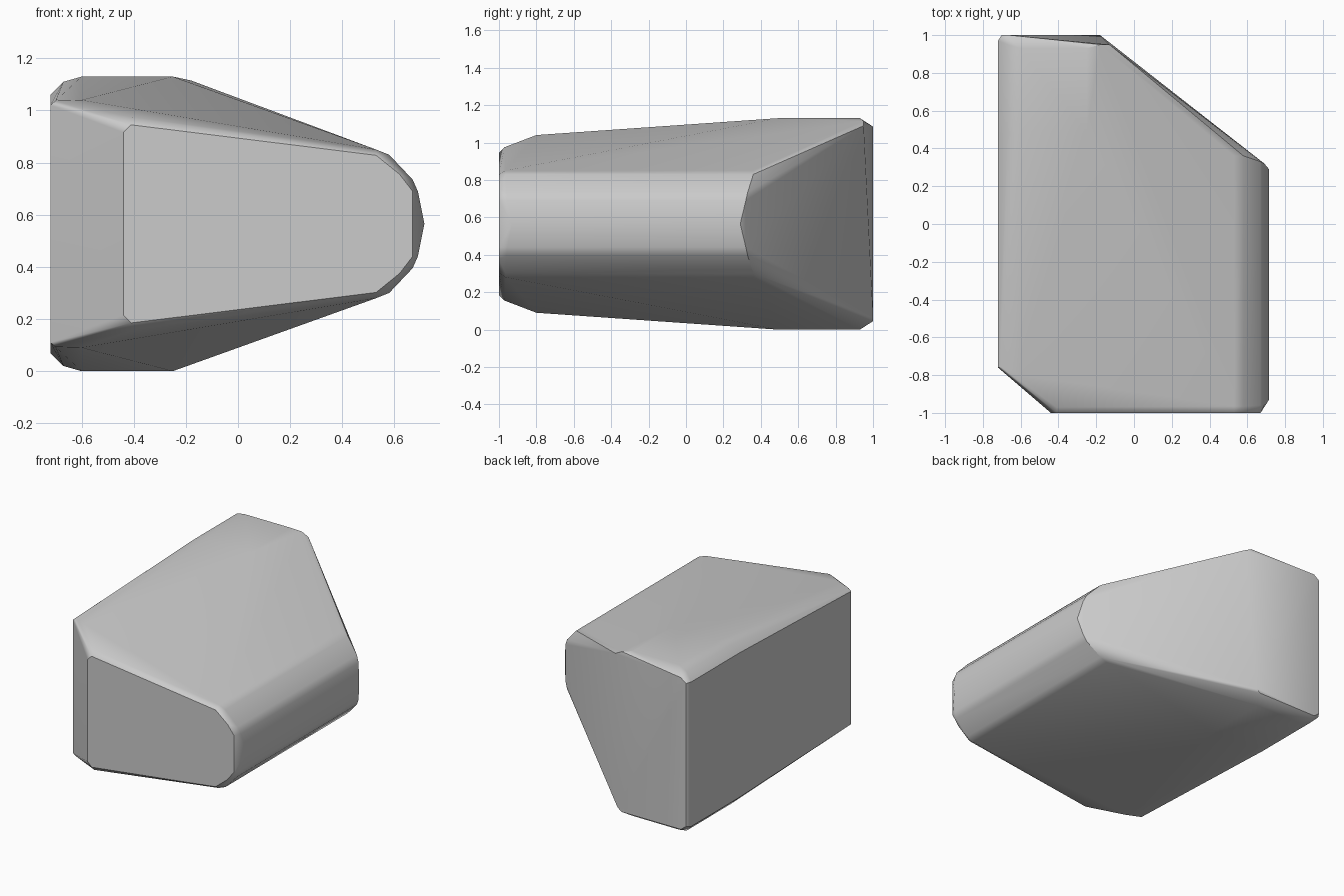
import bpy, bmesh, math

cube = bpy.data.objects.get("Cube")
if cube:
    bpy.data.objects.remove(cube, do_unlink=True)

MID = 0.565  # height of the symmetry plane

grey = bpy.data.materials.new("plain grey")
grey.use_nodes = True
grey.diffuse_color = (0.6, 0.6, 0.6, 1)
grey.node_tree.nodes["Principled BSDF"].inputs["Base Color"].default_value = (0.6, 0.6, 0.6, 1)

# Rounded nose: x, height above the middle, front y, back y
nose = [(0.53, 0.285, -0.965, 0.36), (0.58, 0.265, -0.965, 0.36),
        (0.67, 0.17, -0.96, 0.33), (0.69, 0.125, -0.955, 0.32),
        (0.715, 0, -0.93, 0.29)]
upper = [(x, y, h) for x, h, front, back in nose for y in (front, back)]

# Flat front plate outline
upper += [(x, -1, h) for x, h in
          [(-0.44, 0.35), (-0.41, 0.38), (0.53, 0.263), (0.62, 0.19), (0.67, 0.125)]]

# Flat left wall and its bevel
upper += [(-0.72, -0.76, 0.455), (-0.72, 0.45, 0.495), (-0.72, 0.97, 0.495),
          (-0.70, -0.76, 0.472), (-0.67, 0.48, 0.545), (-0.67, 0.95, 0.545)]

# Broad top with its front bevel
upper += [(-0.6, -0.8, 0.475), (-0.41, -0.97, 0.41),
          (-0.6, 0.49, 0.565), (-0.25, 0.49, 0.565),
          (-0.6, 0.93, 0.565), (-0.25, 0.93, 0.565)]

# Back wall, its left side shared by top and bottom
upper += [(-0.70, 1, 0.49), (-0.66, 1, 0.52)]
points = [(x, y, MID + s * h) for x, y, h in upper for s in (1, -1)]

# Back wall corners, leaning slightly inward at the top
points += [(-0.13, 0.95, 1.09), (-0.18, 0.95, 1.115),
           (-0.18, 1, 0.07), (-0.21, 1, 0.045)]

bm = bmesh.new()
for p in points:
    bm.verts.new(p)
hull = bmesh.ops.convex_hull(bm, input=bm.verts[:])
loose = [v for v in bm.verts if not v.link_faces]
bmesh.ops.delete(bm, geom=loose, context='VERTS')
bmesh.ops.dissolve_limit(bm, angle_limit=math.radians(0.6), verts=bm.verts[:], edges=bm.edges[:])
bmesh.ops.recalc_face_normals(bm, faces=bm.faces[:])

mesh = bpy.data.meshes.new("bevelled_block")
bm.to_mesh(mesh)
bm.free()
block = bpy.data.objects.new("bevelled_block", mesh)
bpy.context.collection.objects.link(block)
mesh.materials.append(grey)

# Smooth bevels, crisp plates
bpy.ops.object.select_all(action='DESELECT')
block.select_set(True)
bpy.context.view_layer.objects.active = block
bpy.ops.object.shade_smooth_by_angle(angle=math.radians(35))
weighted = block.modifiers.new("weighted_normals", 'WEIGHTED_NORMAL')
weighted.keep_sharp = True
